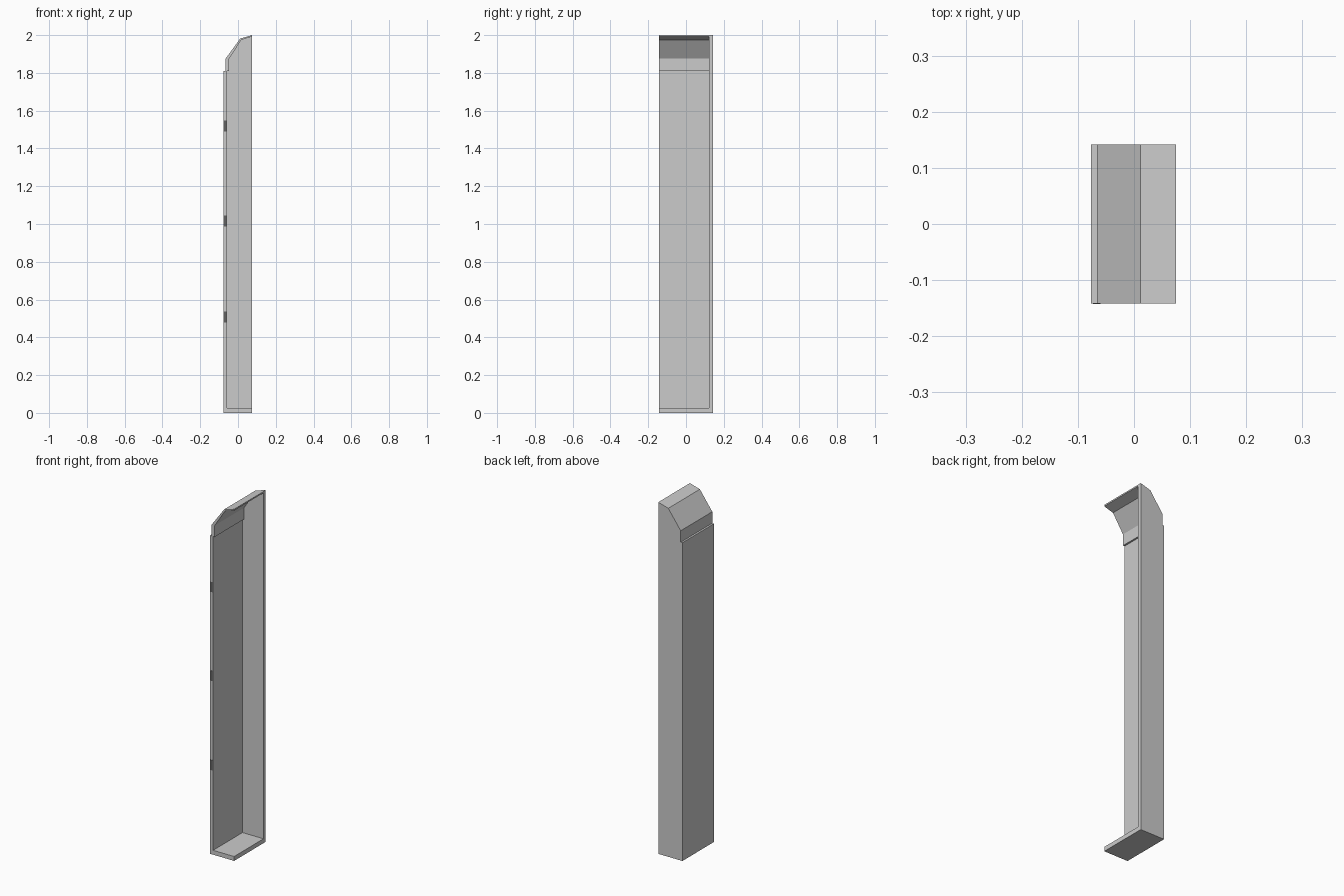
import bpy
import bmesh

cube = bpy.data.objects.get("Cube")
if cube:
    bpy.data.objects.remove(cube, do_unlink=True)


def make_material(name, value):
    mat = bpy.data.materials.new(name)
    mat.use_nodes = True
    colour = (value, value, value, 1)
    mat.diffuse_color = colour
    mat.node_tree.nodes["Principled BSDF"].inputs["Base Color"].default_value = colour
    return mat


def prism(name, outline, y_front, y_back, mat):
    """Extrude an outline in the XZ plane along y."""
    bm = bmesh.new()
    face = bm.faces.new([bm.verts.new((x, y_front, z)) for x, z in outline])
    extruded = bmesh.ops.extrude_face_region(bm, geom=[face])["geom"]
    verts = [v for v in extruded if isinstance(v, bmesh.types.BMVert)]
    bmesh.ops.translate(bm, verts=verts, vec=(0, y_back - y_front, 0))
    bmesh.ops.recalc_face_normals(bm, faces=bm.faces)
    mesh = bpy.data.meshes.new(name)
    bm.to_mesh(mesh)
    bm.free()
    mesh.materials.append(mat)
    obj = bpy.data.objects.new(name, mesh)
    bpy.context.collection.objects.link(obj)
    return obj


grey = make_material("light grey", 0.6)
dark = make_material("dark grey", 0.12)

FRONT, BACK, PANEL = -0.142, 0.142, 0.122
OPEN_X = 0.075

# Outer silhouette: floor corner, side wall, step, sloped roof, top lip
outer = [(OPEN_X, 0), (-0.077, 0), (-0.077, 1.81), (-0.066, 1.81),
         (-0.066, 1.875), (0.012, 1.982), (OPEN_X, 2.0)]
# Inner silhouette, running back down to the floor
inner = [(OPEN_X, 1.992), (0.018, 1.975), (-0.047, 1.875), (-0.047, 1.81),
         (-0.057, 1.81), (-0.057, 0.025), (OPEN_X, 0.025)]

# Side wall, floor and roof in one folded casing, closed by the back panel
prism("casing", outer + inner, FRONT, PANEL, grey)
prism("back_panel", outer, PANEL, BACK, grey)

# Three small slot plates on the front edge of the side wall
for i, z in enumerate((0.507, 1.015, 1.52)):
    slot = [(-0.073, z - 0.029), (-0.06, z - 0.029),
            (-0.06, z + 0.029), (-0.073, z + 0.029)]
    prism(f"edge_slot_{i + 1}", slot, FRONT - 0.001, FRONT + 0.002, dark)
